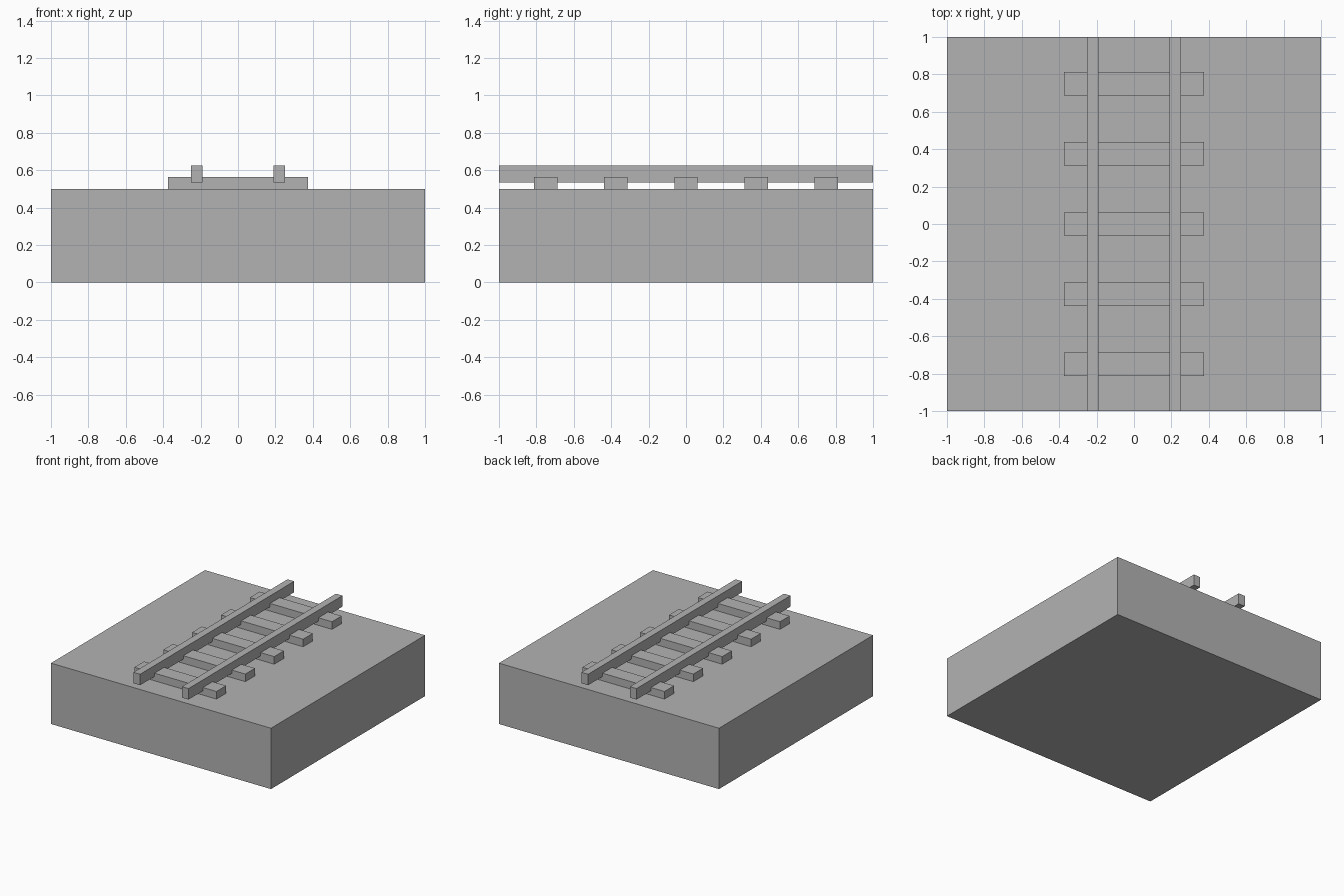
import bpy

cube = bpy.data.objects.get("Cube")
if cube:
    bpy.data.objects.remove(cube, do_unlink=True)

# One plain grey for every part
GREY = (0.45, 0.45, 0.45, 1)
grey = bpy.data.materials.new("plain grey")
grey.use_nodes = True
grey.diffuse_color = GREY
grey.node_tree.nodes["Principled BSDF"].inputs["Base Color"].default_value = GREY


def box(name, low, high):
    """Axis-aligned block between two opposite corners."""
    size = [b - a for a, b in zip(low, high)]
    centre = [(a + b) / 2 for a, b in zip(low, high)]
    bpy.ops.mesh.primitive_cube_add(size=1, location=centre)
    obj = bpy.context.object
    obj.name = obj.data.name = name
    obj.scale = size
    bpy.ops.object.transform_apply(location=False, rotation=False, scale=True)
    obj.data.materials.append(grey)
    return obj


# Ground block
GROUND = 0.5
box("ground_block", (-1, -1, 0), (1, 1, GROUND))

# Five evenly spaced sleepers resting on the ground
SPACING, HALF_WIDTH, HALF_LENGTH = 0.375, 0.0625, 0.373
for i in range(5):
    y = (i - 2) * SPACING
    box(f"sleeper_{i + 1}",
        (-HALF_LENGTH, y - HALF_WIDTH, GROUND),
        (HALF_LENGTH, y + HALF_WIDTH, GROUND + 0.0625))

# Two rails notched into the sleepers, clear of the ground
for name, x in (("left_rail", 0.22), ("right_rail", -0.22)):
    box(name, (x - 0.03, -1, 0.535), (x + 0.03, 1, 0.625))
